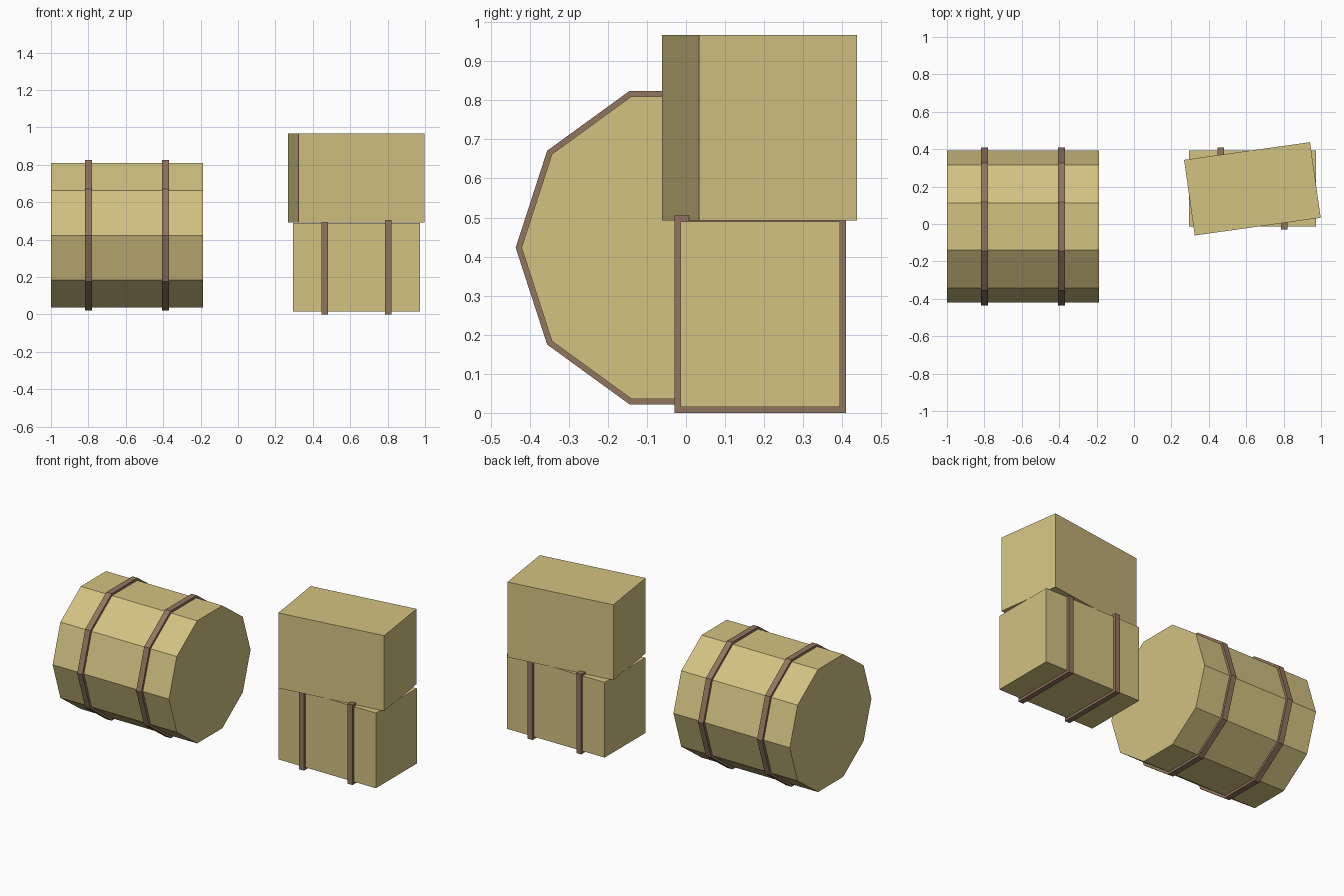
import bpy
import math

if "Cube" in bpy.data.objects:
    bpy.data.objects.remove(bpy.data.objects["Cube"])


def material(name, rgb):
    m = bpy.data.materials.new(name)
    m.diffuse_color = (*rgb, 1.0)
    m.use_nodes = True
    m.node_tree.nodes["Principled BSDF"].inputs["Base Color"].default_value = m.diffuse_color
    return m


STRAW = material("straw", (0.65, 0.54, 0.22))
LEATHER = material("brown_strap", (0.285, 0.18, 0.112))


def box(name, center, size, mat, turn=0.0):
    bpy.ops.mesh.primitive_cube_add(size=1, location=center)
    ob = bpy.context.object
    ob.name = name
    ob.scale = size
    ob.rotation_euler.z = math.radians(turn)
    ob.data.materials.append(mat)


def drum(name, x, width, radius, mat):
    # ten-sided prism lying along x, with corners pointing to front and back
    bpy.ops.mesh.primitive_cylinder_add(
        vertices=10, radius=radius, depth=width,
        location=(x, -0.014, 0.423), rotation=(0, math.pi / 2, 0))
    ob = bpy.context.object
    ob.name = name
    ob.data.materials.append(mat)


# Round bale with two straps
drum("round_bale", -0.594, 0.813, 0.407, STRAW)
for side, x in (("left", -0.80), ("right", -0.388)):
    drum("round_bale_strap_" + side, x, 0.037, 0.422, LEATHER)

# Lower square bale with two straps
W, D, H = 0.68, 0.408, 0.475
box("lower_bale", (0.633, 0.19, 0.015 + H / 2), (W, D, H), STRAW)
for side, x in (("left", 0.463), ("right", 0.803)):
    box("lower_bale_strap_" + side, (x, 0.19, 0.015 + H / 2),
        (0.034, D + 0.03, H + 0.03), LEATHER)

# Upper square bale, slightly turned
box("upper_bale", (0.633, 0.188, 0.492 + H / 2), (W, D, H), STRAW, 8)
